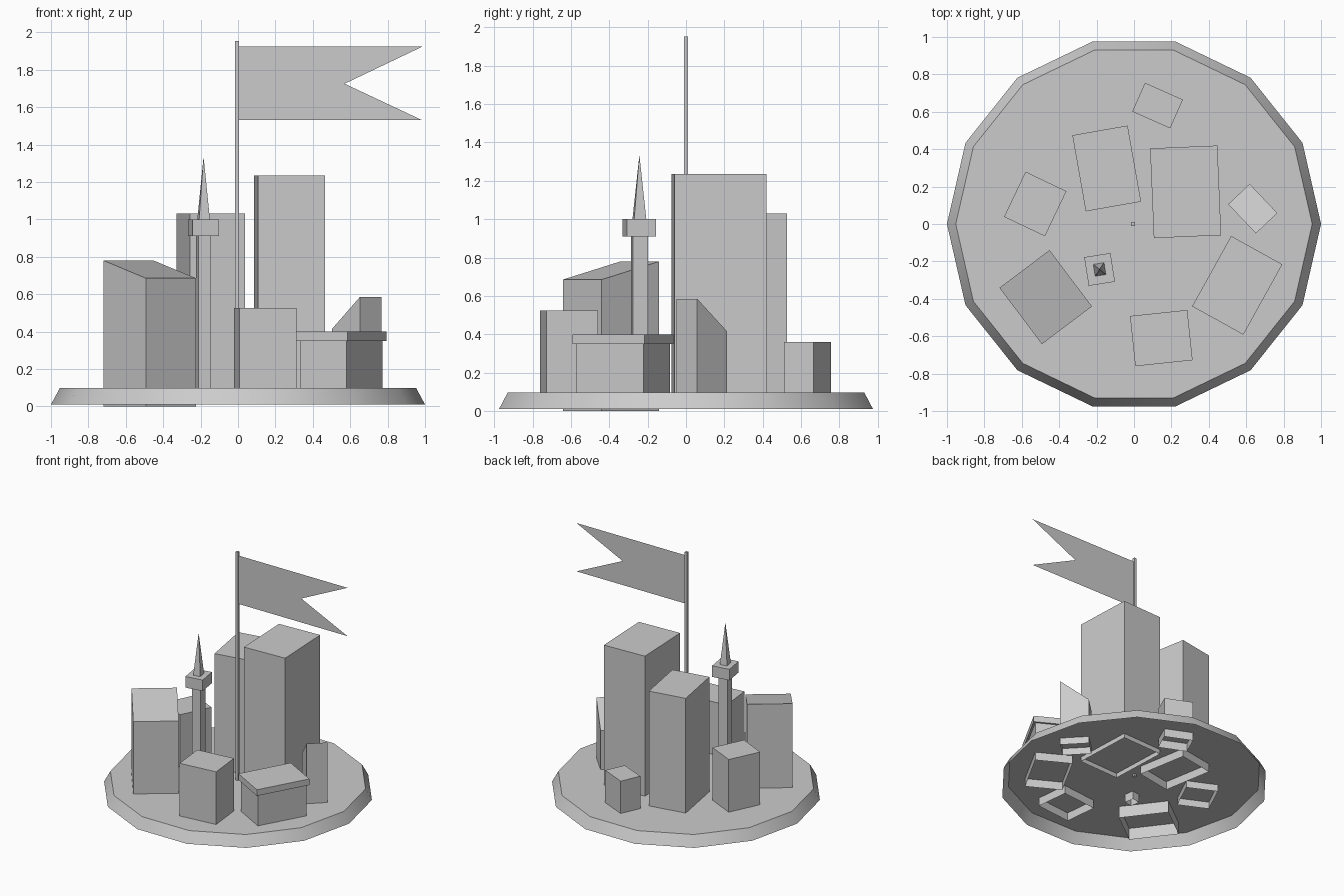
import bpy
from math import sin, cos, radians, tau

if "Cube" in bpy.data.objects:
    bpy.data.objects.remove(bpy.data.objects["Cube"])


def make(name, verts, faces):
    mesh = bpy.data.meshes.new(name)
    mesh.from_pydata(verts, [], faces)
    mesh.update()
    obj = bpy.data.objects.new(name, mesh)
    bpy.context.collection.objects.link(obj)
    return obj


def rect(cx, cy, w, d, angle, front_z, back_z=None):
    """Rotated rectangle ring, counter-clockwise; front and back edges may differ in height."""
    back_z = front_z if back_z is None else back_z
    c, s = cos(radians(angle)), sin(radians(angle))
    ring = []
    for sx, sy in ((-1, -1), (1, -1), (1, 1), (-1, 1)):
        x, y = sx * w / 2, sy * d / 2
        ring.append((cx + x * c - y * s, cy + x * s + y * c, front_z if sy < 0 else back_z))
    return ring


def loft(name, rings, apex=None):
    """Skin stacked rings, open underneath, closed by a flat top or a point."""
    n = len(rings[0])
    verts = [v for r in rings for v in r]
    faces = []
    for k in range(len(rings) - 1):
        a, b = k * n, (k + 1) * n
        faces += [(a + i, a + (i + 1) % n, b + (i + 1) % n, b + i) for i in range(n)]
    top = (len(rings) - 1) * n
    if apex:
        verts.append(apex)
        faces += [(top + i, top + (i + 1) % n, len(verts) - 1) for i in range(n)]
    else:
        faces.append(tuple(range(top, top + n)))
    return make(name, verts, faces)


def disc(radius, z, n=14):
    return [(radius * cos(tau * i / n), radius * sin(tau * i / n), z) for i in range(n)]


# Fourteen-sided base tray, hollow underneath
base = loft("base", [disc(1.0, 0.01), disc(0.953, 0.097)])
for p in base.data.polygons:
    p.use_smooth = len(p.vertices) == 4
for e in base.data.edges:
    a, b = (base.data.vertices[i].co.z for i in e.vertices)
    e.use_edge_sharp = a > 0.05 and b > 0.05

# Buildings: centre, width, depth, angle, bottom, front roof height, back roof height
buildings = {
    "tall_tower_block": (0.276, 0.172, 0.36, 0.48, 2.4, 0.06, 1.235, 1.235),
    "rear_tower_block": (-0.146, 0.297, 0.30, 0.413, 10, 0.03, 1.03, 1.03),
    "small_rear_block": (0.126, 0.633, 0.222, 0.168, -24, 0.03, 0.36, 0.36),
    "left_block": (-0.528, 0.107, 0.242, 0.267, -25.5, 0.04, 0.525, 0.525),
    "slanted_left_block": (-0.472, -0.391, 0.335, 0.377, 37, 0.0, 0.685, 0.78),
    "front_block": (0.146, -0.61, 0.308, 0.27, 6, 0.03, 0.525, 0.525),
    "slanted_right_block": (0.635, 0.082, 0.158, 0.215, 43.5, 0.04, 0.585, 0.415),
}
for name, (x, y, w, d, ang, z0, zf, zb) in buildings.items():
    loft(name, [rect(x, y, w, d, ang, z0), rect(x, y, w, d, ang, zf, zb)])

# Low block with an overhanging roof slab
hall = (0.552, -0.328)
loft("overhang_block", [rect(*hall, w, d, -29, z) for w, d, z in
                        ((0.283, 0.40, 0.03), (0.283, 0.40, 0.35), (0.313, 0.43, 0.35), (0.313, 0.43, 0.40))])

# Slim tower with gallery box and spire
spire = (-0.184, -0.243)
loft("spire_tower", [rect(*spire, w, d, 9, z) for w, d, z in
                     ((0.07, 0.08, 0.03), (0.07, 0.08, 0.91), (0.142, 0.155, 0.91),
                      (0.142, 0.155, 1.0), (0.058, 0.064, 1.0))], apex=(*spire, 1.335))

# Flagpole and swallow-tailed flag
loft("flagpole", [rect(-0.005, 0, 0.02, 0.02, 0, z) for z in (0.08, 1.953)])
flag = [(0, 1.53), (0.985, 1.53), (0.57, 1.725), (0.985, 1.923), (0, 1.923)]
make("flag", [(x, 0, z) for x, z in flag], [(0, 1, 2), (0, 2, 4), (2, 3, 4)])
